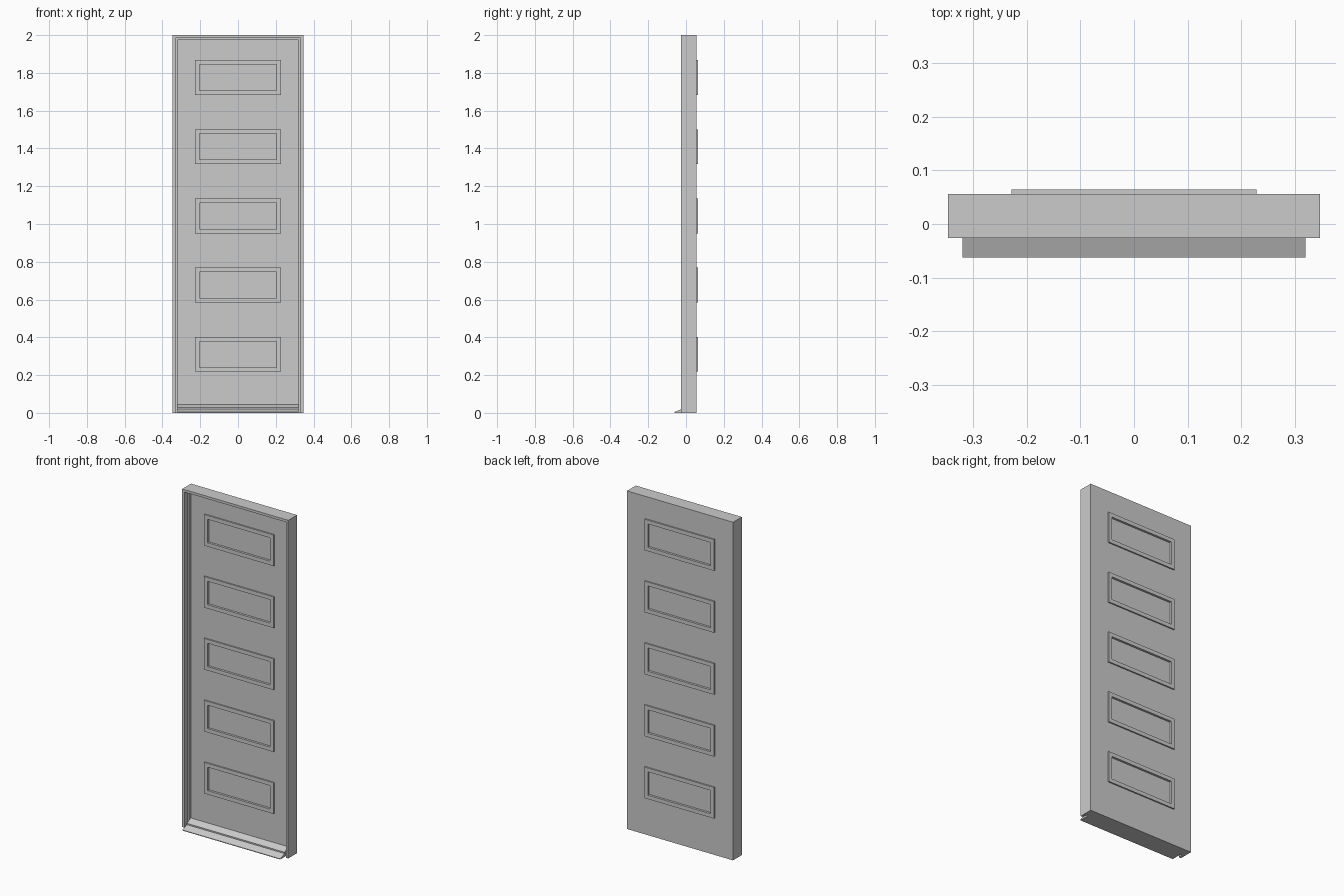
import bpy, bmesh

if "Cube" in bpy.data.objects:
    bpy.data.objects.remove(bpy.data.objects["Cube"])

BACK, LEAF, FRONT = 0.056, 0.016, -0.026
PANEL_Z = [0.31 + 0.3665 * i for i in range(5)]


def make(name, bm):
    bmesh.ops.recalc_face_normals(bm, faces=bm.faces)
    me = bpy.data.meshes.new(name)
    bm.to_mesh(me)
    bm.free()
    ob = bpy.data.objects.new(name, me)
    bpy.context.collection.objects.link(ob)
    return ob


def rect(bm, w, h, y, z):
    return [bm.verts.new(p) for p in
            ((-w, y, z - h), (w, y, z - h), (w, y, z + h), (-w, y, z + h))]


def bridge(bm, a, b, closed=True):
    n = len(a)
    for i in range(n if closed else n - 1):
        j = (i + 1) % n
        bm.faces.new((a[i], a[j], b[j], b[i]))


# door body: stepped frame around a flush-backed leaf (half width, top, y)
bm = bmesh.new()
steps = [(0.347, 2.0, BACK), (0.347, 2.0, FRONT), (0.332, 1.985, FRONT),
         (0.332, 1.985, 0.0), (0.32, 1.973, 0.0), (0.32, 1.973, LEAF)]
loops = [[bm.verts.new(p) for p in ((-w, y, 0), (-w, y, t), (w, y, t), (w, y, 0))]
         for w, t, y in steps]
for a, b in zip(loops, loops[1:]):
    bridge(bm, a, b, closed=False)
bm.faces.new(loops[0])
bm.faces.new(loops[-1])
bm.faces.new([l[0] for l in loops] + [l[3] for l in reversed(loops)])
door = make("door_leaf_and_frame", bm)

# recessed panel fields cut into both faces
bm = bmesh.new()
for z in PANEL_Z:
    for y0, y1 in ((LEAF - 0.02, LEAF + 0.005), (BACK - 0.005, BACK + 0.02)):
        a, b = rect(bm, 0.205, 0.069, y0, z), rect(bm, 0.205, 0.069, y1, z)
        bridge(bm, a, b)
        bm.faces.new(a)
        bm.faces.new(b)
cutter = make("panel_cutter", bm)
cutter.hide_render = True
mod = door.modifiers.new("panels", "BOOLEAN")
mod.operation, mod.object, mod.solver = "DIFFERENCE", cutter, "EXACT"
bpy.context.view_layer.objects.active = door
bpy.ops.object.modifier_apply(modifier=mod.name)
bpy.data.objects.remove(cutter)

# raised mouldings framing each panel, front and back
for side, y, out in (("front", LEAF, -0.008), ("back", BACK, 0.008)):
    for i, z in enumerate(PANEL_Z):
        bm = bmesh.new()
        rings = [rect(bm, 0.228, 0.092, y, z), rect(bm, 0.228, 0.092, y + out, z),
                 rect(bm, 0.205, 0.069, y + out, z), rect(bm, 0.205, 0.069, y, z)]
        for a, b in zip(rings, rings[1:] + rings[:1]):
            bridge(bm, a, b)
        make(f"{side}_moulding_{i + 1}", bm)

# sloped threshold: (y, z) profile extruded across the opening
profile = [(-0.062, 0.0), (-0.062, 0.004), (-0.022, 0.02), (-0.022, 0.028),
           (LEAF, 0.045), (LEAF, 0.0)]
bm = bmesh.new()
ends = [[bm.verts.new((x, y, z)) for y, z in profile] for x in (-0.32, 0.32)]
bridge(bm, *ends)
for e in ends:
    bm.faces.new(e)
make("threshold", bm)
